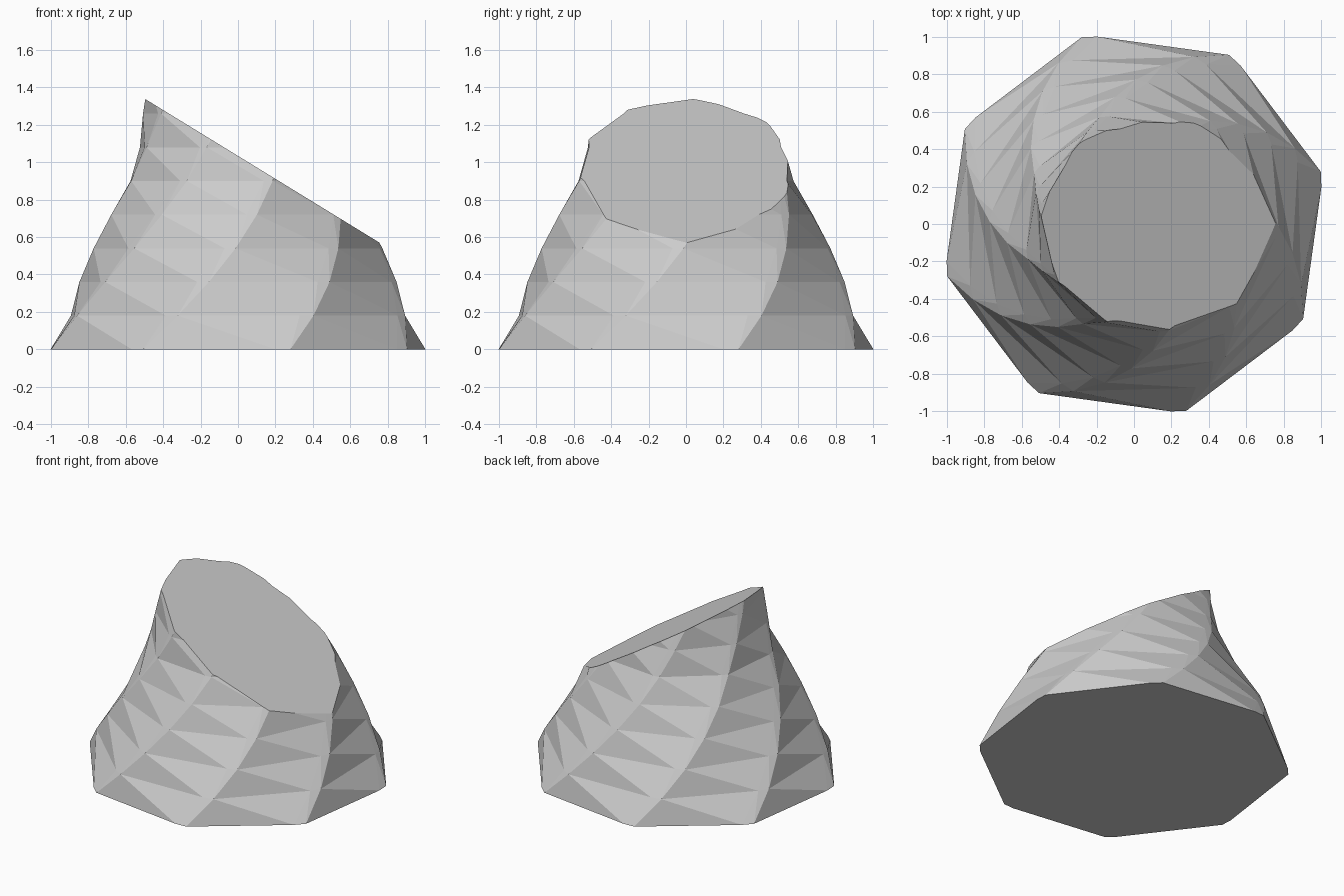
import bpy, bmesh
from math import radians, cos, sin
from mathutils import Matrix, Vector

cube = bpy.data.objects.get("Cube")
if cube:
    bpy.data.objects.remove(cube, do_unlink=True)

grey = bpy.data.materials.new("stone grey")
grey.use_nodes = True
colour = (0.6, 0.6, 0.6, 1)
grey.diffuse_color = colour
grey.node_tree.nodes["Principled BSDF"].inputs["Base Color"].default_value = colour

SIDES = 8
LAYER = 0.18       # height of one ring
TWIST = 52.5       # degrees per unit of height
START = 15.7       # angle of the first corner
CHAMFER = 4.5      # each corner has a small facet on its clockwise side
RADII = [1.037, 0.95, 0.862, 0.772, 0.685, 0.6, 0.55, 0.513, 0.48]

bm = bmesh.new()


def ring(radius, z):
    """Chamfered octagon, turned in proportion to its height."""
    verts = []
    for i in range(SIDES):
        corner = START + i * 360 / SIDES + TWIST * z
        for angle, r in ((corner - CHAMFER, radius * 0.985), (corner, radius)):
            a = radians(angle)
            verts.append(bm.verts.new((r * cos(a), r * sin(a), z)))
    return verts


# Twisted, tapering wall
rings = [ring(r, i * LAYER) for i, r in enumerate(RADII)]
count = SIDES * 2
for low, high in zip(rings, rings[1:]):
    for i in range(count):
        j = (i + 1) % count
        bm.faces.new((low[i], low[j], high[i]))
        bm.faces.new((low[j], high[j], high[i]))
bm.faces.new(rings[0][::-1])
bm.faces.new(rings[-1])

# Slanted flat top
cut = bmesh.ops.bisect_plane(
    bm, geom=bm.verts[:] + bm.edges[:] + bm.faces[:],
    plane_co=(0, 0, 1.034), plane_no=(0.613, 0, 1), clear_outer=True)
rim = [e for e in cut["geom_cut"] if isinstance(e, bmesh.types.BMEdge)]
bmesh.ops.holes_fill(bm, edges=rim, sides=0)
bmesh.ops.recalc_face_normals(bm, faces=bm.faces[:])

mesh = bpy.data.meshes.new("twisted_block")
bm.to_mesh(mesh)
bm.free()
mesh.materials.append(grey)
block = bpy.data.objects.new("twisted_block", mesh)
bpy.context.collection.objects.link(block)
